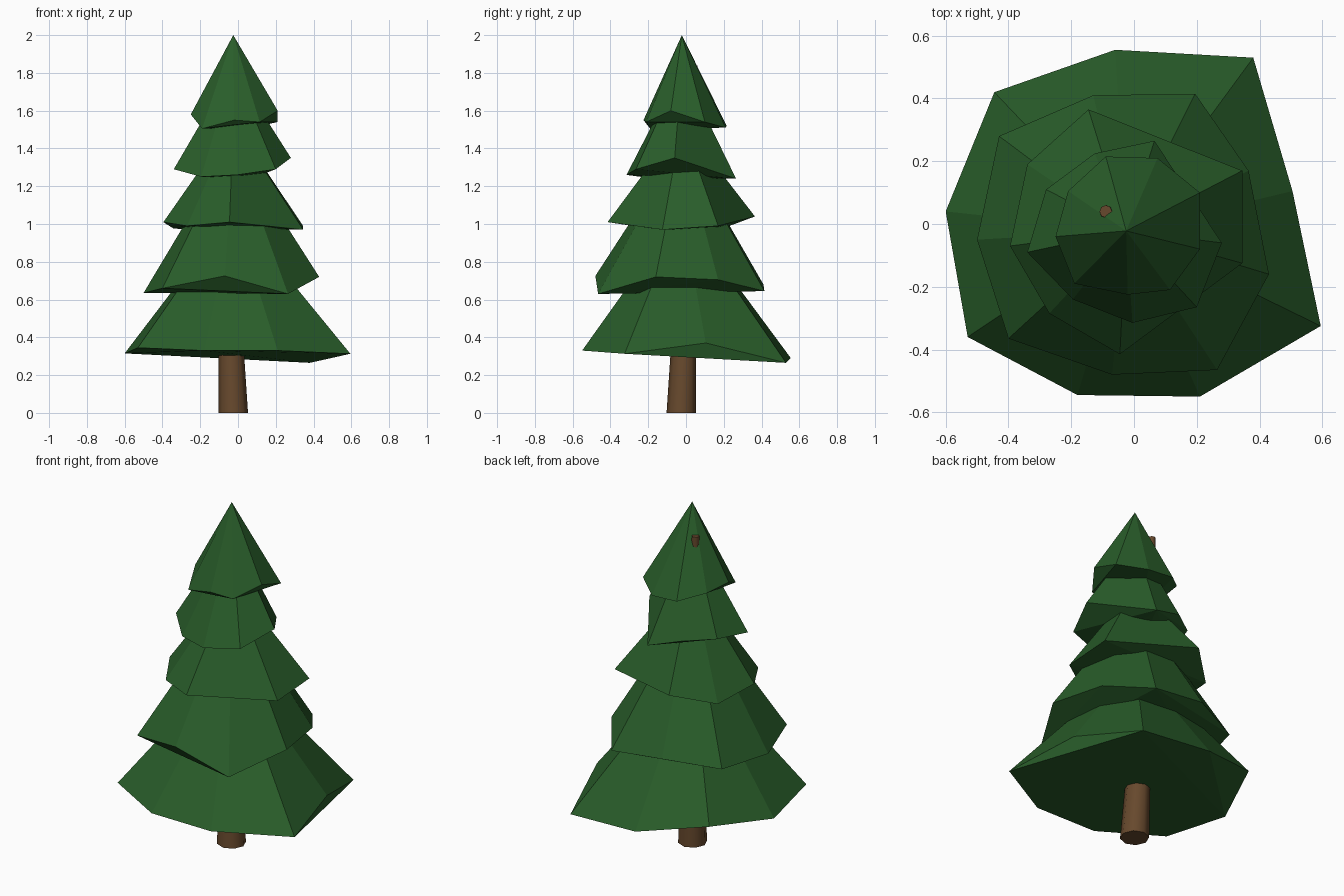
import bpy
import bmesh
import math
from mathutils import Vector

default_cube = bpy.data.objects.get("Cube")
if default_cube:
    bpy.data.objects.remove(default_cube, do_unlink=True)


def make_material(name, colour):
    material = bpy.data.materials.new(name)
    material.use_nodes = True
    rgba = (*colour, 1)
    material.diffuse_color = rgba
    material.node_tree.nodes["Principled BSDF"].inputs["Base Color"].default_value = rgba
    return material


def finish_object(name, bm, material):
    """Turn a bmesh into an object with outward normals."""
    bmesh.ops.recalc_face_normals(bm, faces=bm.faces)
    mesh = bpy.data.meshes.new(name)
    bm.to_mesh(mesh)
    bm.free()
    mesh.materials.append(material)
    part = bpy.data.objects.new(name, mesh)
    bpy.context.scene.collection.objects.link(part)
    return part


def make_foliage_tier(name, rim, peak_height, material):
    """Closed faceted hull from an uneven rim up to a peak on the tree axis."""
    bm = bmesh.new()
    for point in [*rim, (*TREE_AXIS, peak_height)]:
        bm.verts.new(point)
    bmesh.ops.convex_hull(bm, input=bm.verts)
    loose = [vert for vert in bm.verts if not vert.link_faces]
    bmesh.ops.delete(bm, geom=loose, context='VERTS')
    return finish_object(name, bm, material)


def make_leaning_trunk(name, foot, tip, foot_radius, tip_radius, sides, material):
    """Tapered trunk whose rings stay level while its centre line leans."""
    foot, tip = Vector(foot), Vector(tip)
    height = tip.z - foot.z
    bm = bmesh.new()
    bmesh.ops.create_cone(bm, cap_ends=True, segments=sides, radius1=foot_radius,
                          radius2=tip_radius, depth=height)
    for vert in bm.verts:
        blend = vert.co.z / height + 0.5
        centre = foot.lerp(tip, blend)
        vert.co = Vector((vert.co.x + centre.x, vert.co.y + centre.y, centre.z))
    trunk = finish_object(name, bm, material)
    trunk.data.shade_smooth()
    trunk.data.set_sharp_from_angle(angle=math.radians(60))
    return trunk


TREE_AXIS = (-.025, -.022)
needle_green = make_material("needle green", (.022, .11, .023))
bark_brown = make_material("bark brown", (.135, .066, .026))

# Trunk: its thin tip pokes out of the back of the highest tier
make_leaning_trunk("trunk", (-.025, -.025, 0), (-.09, .04, 1.84),
                   .078, .02, 8, bark_brown)

# Foliage tiers, from the widest to the crown: rim corners, then peak height
make_foliage_tier("bottom_tier", [
    (-.6, .04, .315), (-.445, .42, .37), (-.06, .555, .29),
    (.38, .53, .265), (.505, .105, .37), (.595, -.325, .313),
    (.21, -.55, .33), (-.18, -.545, .33), (-.53, -.36, .345)], 1.07, needle_green)

make_foliage_tier("lower_tier", [
    (-.5, -.05, .635), (-.43, .28, .65), (-.13, .41, .68),
    (.195, .415, .645), (.365, .17, .705), (.43, -.16, .72),
    (.265, -.465, .63), (-.07, -.48, .725), (-.4, -.365, .66)], 1.43, needle_green)

make_foliage_tier("middle_tier", [
    (-.395, -.07, 1.01), (-.34, .19, .975), (-.145, .365, 1.04), (.345, .17, .99),
    (.345, -.125, .97), (-.045, -.415, 1.01), (-.27, -.285, .99)], 1.54, needle_green)

make_foliage_tier("upper_tier", [
    (-.34, -.09, 1.29), (-.28, .11, 1.31), (-.125, .225, 1.3), (.065, .265, 1.24),
    (.28, -.06, 1.35), (.2, -.265, 1.29), (-.005, -.315, 1.26),
    (-.195, -.24, 1.25)], 1.83, needle_green)

make_foliage_tier("crown_tier", [
    (-.25, -.04, 1.58), (-.21, .105, 1.56), (-.09, .215, 1.52), (.075, .21, 1.51),
    (.21, .1, 1.54), (.21, -.08, 1.6), (.115, -.21, 1.54),
    (-.02, -.225, 1.55), (-.19, -.19, 1.505)], 2, needle_green)
